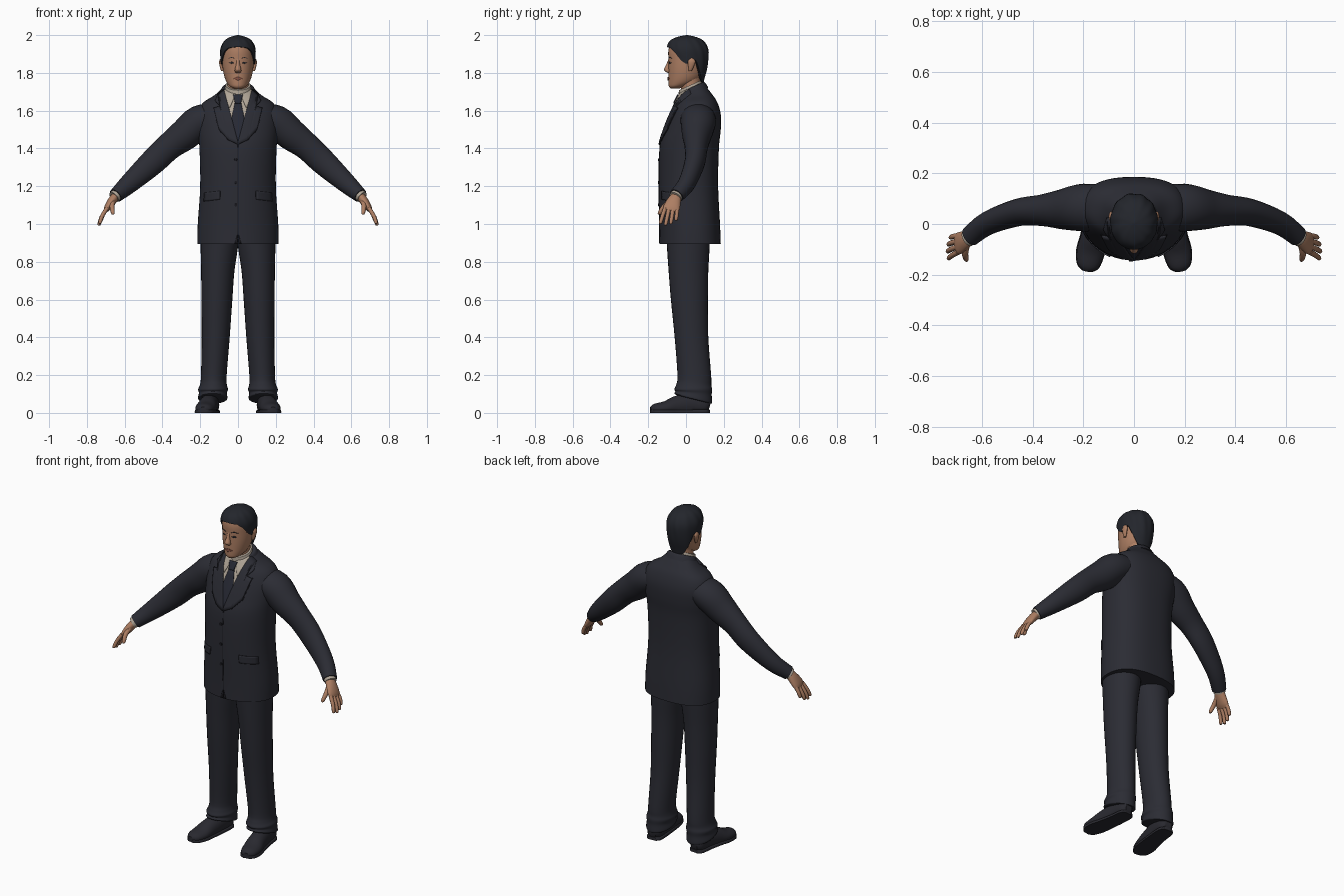
import bpy, bmesh, math
from mathutils import Vector
from mathutils.bvhtree import BVHTree

if "Cube" in bpy.data.objects:
    bpy.data.objects.remove(bpy.data.objects["Cube"])


def material(name, *rgb):
    m = bpy.data.materials.new(name)
    m.use_nodes = True
    m.diffuse_color = (*rgb, 1)
    bsdf = m.node_tree.nodes["Principled BSDF"]
    bsdf.inputs["Base Color"].default_value = (*rgb, 1)
    bsdf.inputs["Roughness"].default_value = 0.8
    return m


SUIT = material("charcoal suit", .024, .025, .034)
SEAM = material("dark seam", .010, .010, .014)
TIE = material("navy tie", .020, .022, .034)
SHIRT = material("beige shirt", .44, .38, .31)
SKIN = material("skin", .42, .21, .125)
LIPS = material("lips", .25, .09, .06)
HAIR = material("black hair", .017, .019, .025)
SHOE = material("shoe leather", .022, .022, .029)


def finish(bm, name, mat, angle=40):
    me = bpy.data.meshes.new(name)
    bm.to_mesh(me)
    bm.free()
    me.materials.append(mat)
    ob = bpy.data.objects.new(name, me)
    bpy.context.collection.objects.link(ob)
    bpy.ops.object.select_all(action='DESELECT')
    ob.select_set(True)
    bpy.context.view_layer.objects.active = ob
    bpy.ops.object.shade_smooth_by_angle(angle=math.radians(angle))
    return ob


def sample(rings, sub):
    """Smoothly interpolate ring tuples (x, y, z, width, depth, tilt)."""
    rs = [tuple(r) + (0,) * (6 - len(r)) for r in rings]
    out = []
    for i in range(len(rs) - 1):
        p, a, b, q = rs[max(i - 1, 0)], rs[i], rs[i + 1], rs[min(i + 2, len(rs) - 1)]
        for k in range(sub):
            t = k / sub
            out.append([u + t * ((v - o) / 2 + t * (o - 2.5 * u + 2 * v - w / 2
                        + t * (1.5 * (u - v) + (w - o) / 2)))
                        for o, u, v, w in zip(p, a, b, q)])
    return out + [list(rs[-1])]


def super_cos(v, power):
    return math.copysign(abs(v) ** (2 / power), v)


def skin_rows(bm, rows, caps=True):
    n = len(rows[0])
    vs = [[bm.verts.new(p) for p in row] for row in rows]
    for a, b in zip(vs, vs[1:]):
        for i in range(n):
            bm.faces.new((a[i], a[(i + 1) % n], b[(i + 1) % n], b[i]))
    if caps:
        bm.faces.new(vs[0])
        bm.faces.new(vs[-1])
    bmesh.ops.recalc_face_normals(bm, faces=bm.faces)


def loft(name, rings, mat, hint=None, n=24, sub=4, front=2, back=2, floor=None):
    """Loft level rings, or rings square to the path when a hint axis is given."""
    dense = sample(rings, sub)
    rows = []
    for i, (x, y, z, w, d, tilt) in enumerate(dense):
        c, row = Vector((x, y, z)), []
        if hint:
            t = (Vector(dense[min(i + 1, len(dense) - 1)][:3])
                 - Vector(dense[max(i - 1, 0)][:3])).normalized()
            side = (Vector(hint) - t * t.dot(Vector(hint))).normalized()
            across = t.cross(side)
        for k in range(n):
            a = 2 * math.pi * k / n
            power = front if math.sin(a) < 0 else back
            u, v = w * super_cos(math.cos(a), power), d * super_cos(math.sin(a), power)
            p = c + across * u + side * v if hint else c + Vector((u, v, tilt * v))
            if floor is not None:
                p.z = max(p.z, floor)
            row.append(p)
        rows.append(row)
    bm = bmesh.new()
    skin_rows(bm, rows)
    tree = BVHTree.FromBMesh(bm)
    finish(bm, name, mat)
    return tree


def pair(name, rings, mat, **kw):
    for label, s in (("left_", 1), ("right_", -1)):
        loft(label + name, [(r[0] * s, *r[1:]) for r in rings], mat, **kw)


def plate(name, outline, tree, lift, mat, both=False):
    """Thin cloth or skin plate from an (x, z) outline, draped on a front surface."""
    for label, s in (("left_", 1), ("right_", -1)) if both else (("", 1),):
        bm = bmesh.new()
        bm.faces.new([bm.verts.new((x * s, -1, z)) for x, z in outline])
        bmesh.ops.triangulate(bm, faces=bm.faces)
        bmesh.ops.subdivide_edges(bm, edges=bm.edges, cuts=5, use_grid_fill=True)
        for v in bm.verts:
            hit = tree.ray_cast(v.co, Vector((0, 1, 0)))[0] or tree.find_nearest(v.co)[0]
            v.co = hit - Vector((0, lift, 0))
        bmesh.ops.recalc_face_normals(bm, faces=bm.faces)
        if sum(f.normal.y for f in bm.faces) > 0:
            bmesh.ops.reverse_faces(bm, faces=bm.faces)
        mod = finish(bm, label + name, mat).modifiers.new("thickness", 'SOLIDIFY')
        mod.thickness, mod.offset = min(lift, .008), -1


# Jacket body
torso = loft("jacket_body", [
    (0, .022, .895, .215, .162), (0, .02, 1, .213, .16), (0, .013, 1.2, .2, .157),
    (0, .017, 1.4, .204, .157), (0, .035, 1.5, .213, .149), (0, .05, 1.58, .213, .134),
    (0, .053, 1.64, .187, .112, .05), (0, .045, 1.677, .128, .09, .15),
    (0, .031, 1.71, .084, .066, .4), (0, .03, 1.722, .066, .052, .4)],
    SUIT, n=48, back=2.5)
loft("jacket_collar", [(0, .046, 1.69, .098, .072, .45), (0, .038, 1.722, .083, .062, .45),
                       (0, .034, 1.726, .07, .05, .45)], SUIT, n=32)

# Sleeves, shirt cuffs, hands
pair("sleeve", [(.1, .06, 1.57, .07, .09), (.2, .065, 1.542, .088, .094),
                (.28, .058, 1.475, .084, .08), (.365, .054, 1.41, .072, .062),
                (.455, .046, 1.325, .068, .054), (.575, .004, 1.215, .052, .046),
                (.648, -.05, 1.15, .038, .04)], SUIT, hint=(0, 1, 0))
pair("shirt_cuff", [(.63, -.038, 1.166, .033, .035), (.657, -.057, 1.142, .031, .034)],
     SHIRT, hint=(0, 1, 0))
pair("palm", [(.64, -.046, 1.157, .021, .026), (.665, -.062, 1.125, .023, .036),
              (.69, -.076, 1.088, .018, .044), (.702, -.082, 1.068, .01, .038)],
     SKIN, hint=(0, 1, 0))
for i, (finger, reach) in enumerate((("index", .95), ("middle", 1.05), ("ring", .97), ("little", .75))):
    o = (i - 1.5) * .021
    pair(finger + "_finger", [
        (.694, -.079 + o, 1.083, .011, .011),
        (.694 + .027 * reach, -.087 + o * 1.2, 1.083 - .044 * reach, .0105, .0105),
        (.694 + .039 * reach, -.094 + o * 1.3, 1.083 - .08 * reach, .009, .009),
        (.694 + .04 * reach, -.095 + o * 1.3, 1.083 - .086 * reach, .003, .003)],
        SKIN, hint=(0, 1, 0), n=10, sub=3)
pair("thumb", [(.66, -.075, 1.125, .014, .014), (.667, -.115, 1.093, .013, .013),
               (.662, -.14, 1.058, .01, .01), (.661, -.143, 1.05, .003, .003)],
     SKIN, hint=(1, 0, 0), n=10, sub=3)

# Trousers with a folded break over the shoes
pair("trouser_leg", [
    (.098, .01, .95, .1, .115), (.099, .012, .88, .099, .113), (.107, .013, .75, .088, .105),
    (.112, .018, .6, .082, .098), (.118, .029, .4, .074, .089), (.128, .044, .2, .068, .089),
    (.13, .041, .15, .071, .093), (.132, .038, .125, .079, .1), (.133, .04, .105, .074, .096, -.1),
    (.134, .038, .078, .078, .1, -.25), (.134, .038, .072, .068, .088, -.25)], SUIT, n=28)

# Shoes
upper = [(.14, .124, .035, .022, .03), (.142, .1, .04, .042, .05), (.148, .03, .045, .046, .06),
         (.16, -.05, .035, .05, .055), (.172, -.11, .025, .054, .037),
         (.181, -.165, .02, .042, .028), (.185, -.187, .018, .016, .014)]
pair("shoe", upper, SHOE, hint=(0, 0, 1), floor=.01)
pair("shoe_sole", [(x, y, .004, w + .003, .014) for x, y, z, w, h in upper], SHOE,
     hint=(0, 0, 1), front=5, back=5, floor=0)

# Shirt, tie and lapels
plate("shirt_front", [(-.075, 1.7), (-.035, 1.555), (0, 1.425), (.035, 1.555), (.075, 1.7)],
      torso, .002, SHIRT)
loft("shirt_collar", [(0, .03, 1.685, .077, .07, .45), (0, .022, 1.735, .066, .06, .45)], SHIRT)
plate("collar_wing", [(.074, 1.715), (.012, 1.69), (.044, 1.615), (.066, 1.65)], torso, .007, SHIRT, True)
plate("tie_blade", [(-.015, 1.65), (-.036, 1.55), (0, 1.425), (.036, 1.55), (.015, 1.65)],
      torso, .006, TIE)
plate("tie_knot", [(-.026, 1.685), (-.015, 1.64), (.015, 1.64), (.026, 1.685)], torso, .012, TIE)
plate("lapel", [(.076, 1.715), (.05, 1.62), (.032, 1.555), (-.004, 1.42), (.05, 1.445),
                (.1, 1.5), (.128, 1.615), (.098, 1.625), (.122, 1.655), (.108, 1.69)],
      torso, .009, SUIT, True)
plate("lapel_shadow", [(.05, 1.441), (.103, 1.498), (.131, 1.616), (.126, 1.617), (.099, 1.502), (.05, 1.446)],
      torso, .004, SEAM, True)

# Front opening, buttons and pocket flaps
plate("front_opening", [(-.002, 1.42), (-.002, .9), (.002, .9), (.002, 1.42)], torso, .002, SEAM)
plate("hem_vent", [(0, .955), (-.018, .897), (.018, .897)], torso, .0015, SEAM)
for i, z in enumerate((1.34, 1.22, 1.1)):
    ring = [(-.012 + .008 * math.cos(k * math.pi / 5), z + .008 * math.sin(k * math.pi / 5))
            for k in range(10)]
    plate("button_" + str(i + 1), ring, torso, .005, SEAM)
plate("pocket_flap", [(.095, 1.175), (.18, 1.165), (.182, 1.12), (.097, 1.13)], torso, .006, SUIT, True)

# Neck and head
loft("neck", [(0, .035, 1.68, .06, .052), (0, .022, 1.75, .056, .056), (0, .018, 1.8, .06, .062)], SKIN)
skull = [(0, -.058, 1.718, .022, .024), (0, -.045, 1.729, .043, .046), (0, -.02, 1.75, .06, .073),
         (0, -.006, 1.78, .072, .087), (0, 0, 1.82, .08, .093), (0, .005, 1.87, .084, .098),
         (0, .007, 1.92, .083, .1), (0, .008, 1.96, .068, .085), (0, .01, 1.985, .03, .04)]
face = loft("head", skull, SKIN, n=36)
loft("nose", [(0, -.086, 1.874, .008, .007), (0, -.092, 1.845, .01, .012),
              (0, -.099, 1.818, .017, .018), (0, -.094, 1.805, .016, .012),
              (0, -.088, 1.799, .008, .006)], SKIN, n=16)
pair("ear", [(.083, .022, 1.81, .006, .008), (.087, .026, 1.83, .009, .014),
             (.09, .03, 1.86, .01, .02), (.087, .028, 1.878, .005, .01)], SKIN, n=14)
plate("eye", [(.02, 1.853), (.034, 1.859), (.048, 1.853), (.034, 1.848)], face, .002, HAIR, True)
plate("eyebrow", [(.015, 1.876), (.035, 1.884), (.055, 1.876), (.035, 1.879)], face, .003, HAIR, True)
plate("mouth", [(-.026, 1.77), (-.008, 1.777), (.008, 1.777), (.026, 1.77), (0, 1.76)], face, .004, LIPS)

# Hair: a shell whose lower edge follows a hairline around the head
hair_rings = sample([(0, .03, 1.72, .066, .06), (0, .025, 1.76, .076, .07), (0, .018, 1.82, .087, .094),
                     (0, .012, 1.88, .093, .108), (0, .007, 1.93, .092, .11), (0, .004, 1.97, .072, .088),
                     (0, .004, 1.99, .042, .05), (0, .004, 2, .004, .004)], 6)
hairline = ((0, 1.938), (35, 1.932), (52, 1.91), (68, 1.865), (84, 1.845), (94, 1.875),
            (112, 1.868), (125, 1.81), (145, 1.755), (180, 1.745))


def mix(table, v, key):
    for a, b in zip(table, table[1:]):
        if v <= b[key]:
            t = (v - a[key]) / (b[key] - a[key])
            return [p + t * (q - p) for p, q in zip(a, b)]
    return table[-1]


rows = [[] for _ in range(18)]
for k in range(72):
    a = math.radians(k * 5)
    low = mix(hairline, min(k * 5, 360 - k * 5), 0)[1]
    for j, row in enumerate(rows):
        t = max(j - 1, 0) / 16
        z = low + (2 - low) * math.sin(t * math.pi / 2)
        _, cy, _, w, d, _ = mix(hair_rings, z, 2)
        lock = .9 if j == 0 else 1 + .02 * math.sin(11 * a + 5 * t) * math.sin(math.pi * t)
        row.append((w * lock * math.sin(a), cy - d * lock * math.cos(a), z))
bm = bmesh.new()
skin_rows(bm, rows)
finish(bm, "hair", HAIR, 60)
